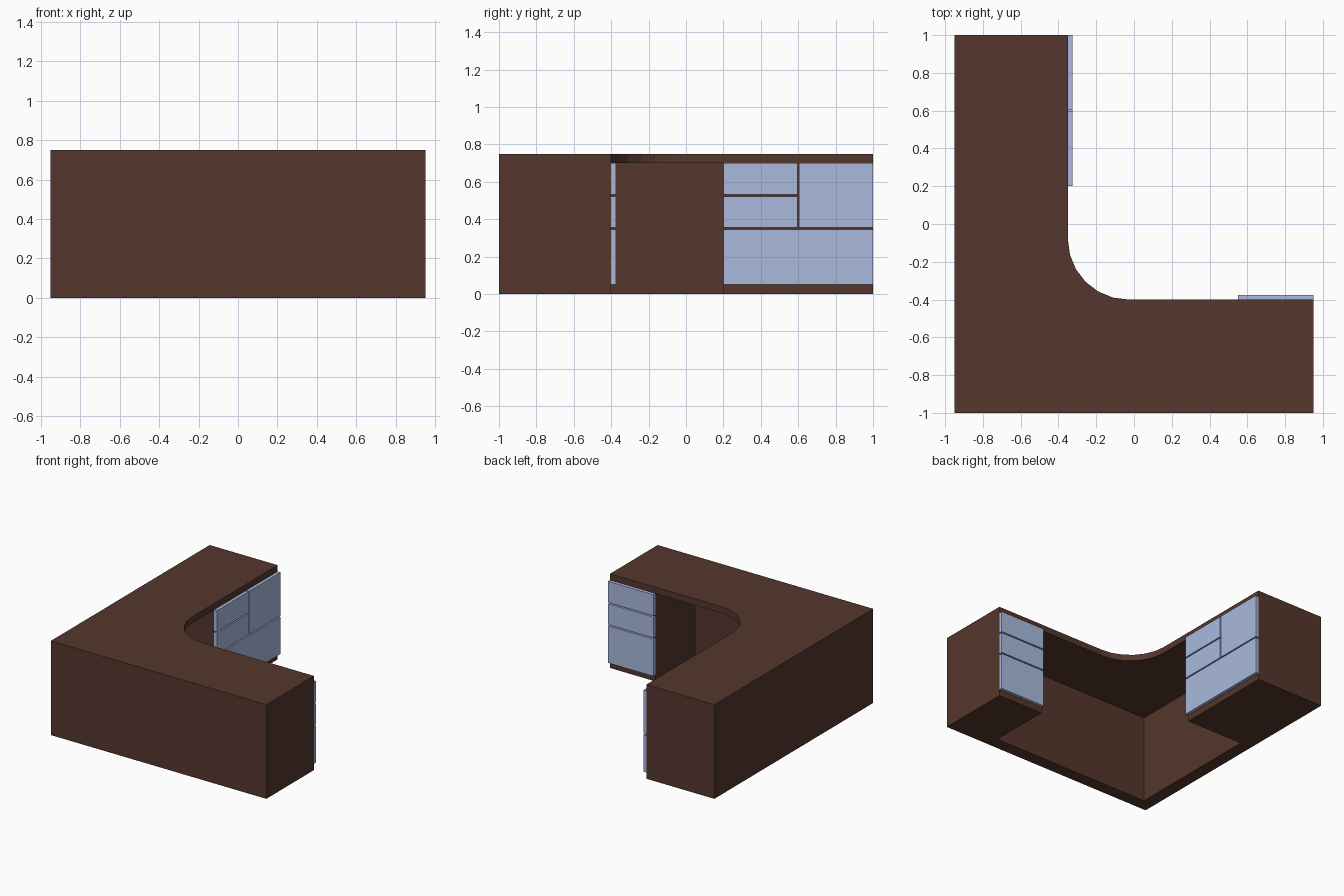
import bpy, bmesh
from math import sin, cos, radians

if "Cube" in bpy.data.objects:
    bpy.data.objects.remove(bpy.data.objects["Cube"])


def material(name, color):
    m = bpy.data.materials.new(name)
    m.diffuse_color = color
    m.use_nodes = True
    m.node_tree.nodes["Principled BSDF"].inputs["Base Color"].default_value = m.diffuse_color
    return m


WOOD = material("dark_wood", (0.09, 0.038, 0.026, 1))
BLUE = material("pale_blue", (0.40, 0.49, 0.73, 1))


def prism(name, outline, z0, z1, mat):
    """Extrude a flat outline from z0 up to z1."""
    bm = bmesh.new()
    face = bm.faces.new([bm.verts.new((x, y, z0)) for x, y in outline])
    top = bmesh.ops.extrude_face_region(bm, geom=[face])["geom"]
    verts = [v for v in top if isinstance(v, bmesh.types.BMVert)]
    bmesh.ops.translate(bm, verts=verts, vec=(0, 0, z1 - z0))
    bmesh.ops.recalc_face_normals(bm, faces=bm.faces)
    me = bpy.data.meshes.new(name)
    bm.to_mesh(me)
    bm.free()
    me.materials.append(mat)
    ob = bpy.data.objects.new(name, me)
    bpy.context.collection.objects.link(ob)
    return ob


def box(name, x, y, z, mat):
    return prism(name, [(x[0], y[0]), (x[1], y[0]), (x[1], y[1]), (x[0], y[1])],
                 z[0], z[1], mat)


# L-shaped desktop with a rounded inner corner
R = 0.32
corner = [(-0.35 + R - R * sin(radians(a)), -0.4 + R - R * cos(radians(a)))
          for a in range(0, 91, 15)]
prism("desktop", [(-0.95, -1), (0.95, -1), (0.95, -0.4)] + corner
      + [(-0.35, 1), (-0.95, 1)], 0.70, 0.75, WOOD)

# Base: two outer panels joined to a pedestal at each end, open knee space
prism("base", [(-0.95, -1), (0.95, -1), (0.95, -0.4), (0.55, -0.4),
               (0.55, -0.9), (-0.85, -0.9), (-0.85, 0.2), (-0.35, 0.2),
               (-0.35, 1), (-0.95, 1)], 0, 0.70, WOOD)

# Drawer fronts share the same three rows
LOW, MID, TOP = (0.05, 0.345), (0.355, 0.521), (0.531, 0.70)

# Narrow pedestal: three stacked drawers
for label, z in (("low", LOW), ("mid", MID), ("top", TOP)):
    box("narrow_drawer_" + label, (0.55, 0.95), (-0.4, -0.375), z, BLUE)

# Wide pedestal: wide low drawer, two small drawers and a door
for label, y, z in (("drawer_low", (0.2, 1), LOW),
                    ("drawer_mid", (0.2, 0.595), MID),
                    ("drawer_top", (0.2, 0.595), TOP),
                    ("door", (0.605, 1), (0.355, 0.70))):
    box("wide_" + label, (-0.35, -0.325), y, z, BLUE)
